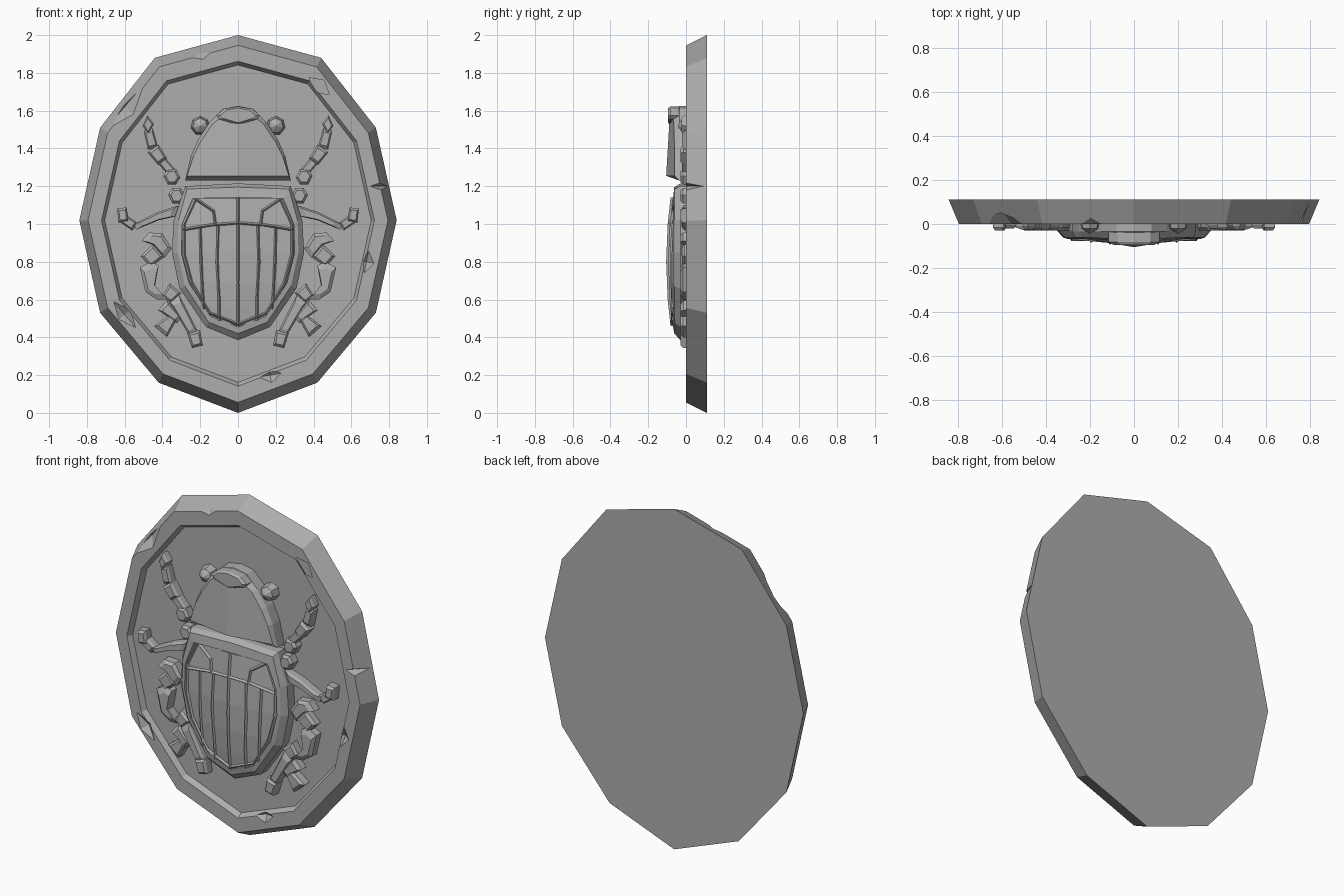
import bpy
import bmesh
from math import hypot, radians
from mathutils import Matrix, Vector

if "Cube" in bpy.data.objects:
    bpy.data.objects.remove(bpy.data.objects["Cube"])

stone = bpy.data.materials.new("grey_stone")
stone.use_nodes = True
GREY = (0.42, 0.42, 0.42, 1)
stone.diffuse_color = GREY
stone.node_tree.nodes["Principled BSDF"].inputs["Base Color"].default_value = GREY


def finish(name, bm):
    bmesh.ops.remove_doubles(bm, verts=bm.verts, dist=0.0005)
    bmesh.ops.recalc_face_normals(bm, faces=bm.faces)
    mesh = bpy.data.meshes.new(name)
    bm.to_mesh(mesh)
    bm.free()
    mesh.materials.append(stone)
    obj = bpy.data.objects.new(name, mesh)
    bpy.context.collection.objects.link(obj)
    return obj


def loft(bm, rings, closed, side=1, caps=True):
    """Skin rings of (x, y, z) points; side -1 mirrors them in x."""
    rows = [[bm.verts.new((side * x, y, z)) for x, y, z in r] for r in rings]
    n = len(rows[0])
    for a, b in zip(rows, rows[1:]):
        for i in range(n if closed else n - 1):
            j = (i + 1) % n
            bm.faces.new((a[i], a[j], b[j], b[i]))
    if caps:
        bm.faces.new(rows[0])
        bm.faces.new(rows[-1])


def mirrored(name, rings, caps=True):
    """Half shape running from the centre line back to it, made whole."""
    bm = bmesh.new()
    for side in (1, -1):
        loft(bm, rings, False, side, caps)
    return finish(name, bm)


def ring(outline, y, scale=1, cz=0):
    return [(x * scale, y, cz + (z - cz) * scale) for x, z in outline]


def add_block(bm, outline, front, back=0.05):
    """Bevelled relief block on both sides."""
    cx = sum(p[0] for p in outline) / len(outline)
    cz = sum(p[1] for p in outline) / len(outline)
    rings = [[(cx + (x - cx) * s, y, cz + (z - cz) * s) for x, z in outline]
             for y, s in ((back, 1), (front + 0.015, 1), (front, 0.68))]
    for side in (1, -1):
        loft(bm, rings, True, side)


def limb(x1, z1, w1, x2, z2, w2):
    """Tapered four-sided outline between two points."""
    d = hypot(x2 - x1, z2 - z1)
    nx, nz = (z1 - z2) / d / 2, (x2 - x1) / d / 2
    return [(x1 + nx * w1, z1 + nz * w1), (x2 + nx * w2, z2 + nz * w2),
            (x2 - nx * w2, z2 - nz * w2), (x1 - nx * w1, z1 - nz * w1)]


# Medallion with sloped edge, raised rim and recessed floor
disc = [(0, 0), (.42, .16), (.73, .53), (.84, 1.02), (.73, 1.51), (.44, 1.88), (0, 2)]
medallion = mirrored("medallion", [ring(disc, y, s, 1.01) for y, s in
                                   ((.11, 1), (0, .945), (0, .86), (.03, .84))])

# Chips knocked out of the rim: x, z, half sizes, turn
chips = [(.8, 1.2, .1, .035, 0, .1), (-.6, 1.62, .16, .06, 50, .06),
         (-.2, 1.92, .11, .05, 15, .04), (.58, .34, .1, .04, 45, .07),
         (-.6, .52, .09, .04, -50, .03), (.17, .2, .06, .04, 10, .03),
         (.68, .8, .06, .04, 80, .03), (.43, 1.73, .07, .04, -40, .03)]
bpy.context.view_layer.objects.active = medallion
for x, z, rx, rz, turn, depth in chips:
    bm = bmesh.new()
    bmesh.ops.create_uvsphere(bm, u_segments=4, v_segments=2, radius=1)
    bmesh.ops.transform(bm, verts=bm.verts, matrix=Matrix.Translation((x, 0, z))
                        @ Matrix.Rotation(radians(-turn), 4, 'Y')
                        @ Matrix.Diagonal((rx, depth, rz, 1)))
    cutter = finish("chip_cutter", bm)
    cutter.hide_render = True
    cut = medallion.modifiers.new("chip", 'BOOLEAN')
    cut.operation, cut.solver, cut.object = 'DIFFERENCE', 'EXACT', cutter
    bpy.ops.object.modifier_apply(modifier=cut.name)
    bpy.data.objects.remove(cutter)

# Head shield
head = [(0, 1.23), (.28, 1.23), (.25, 1.36), (.21, 1.45), (.15, 1.54), (.08, 1.61), (0, 1.625)]
crown = [(0, -.105, 1.255), (.27, -.06, 1.255), (.235, -.062, 1.36), (.195, -.062, 1.44),
         (.135, -.065, 1.53), (.07, -.07, 1.58), (0, -.085, 1.59)]
mirrored("head_shield", [ring(head, .05), ring(head, -.035), crown])

# Brow plate over the head
brow = [(0, 1.525), (.1, 1.555), (.115, 1.575), (.075, 1.61), (0, 1.622)]
mirrored("brow_plate", [ring(brow, -.03), ring(brow, -.082),
                        ring(brow, -.095, .8, 1.58)])

# Body border with raised crest
body = [(0, 1.215), (.28, 1.2), (.34, 1.02), (.35, .85), (.31, .66), (.17, .455), (0, .385)]
crest = [(0, 1.195), (.27, 1.185), (.315, 1.02), (.32, .85), (.28, .67), (.155, .48), (0, .42)]
inner = [(0, 1.14), (.24, 1.135), (.295, 1.0), (.3, .85), (.26, .69), (.145, .51), (0, .455)]
mirrored("body_border", [ring(body, .05), ring(body, -.03), ring(crest, -.062),
                         ring(inner, -.068), ring(inner, -.04)])


def dome(x, z):
    return -.093 + .1 * abs(x) + .2 * (z - .8) ** 2


# Domed wing cases
rows = [(1.135, .23), (1.0, .29), (.85, .29), (.69, .25), (.56, .18), (.47, .06)]
grid = [[(w * f, dome(w * f, z), z) for f in (0, .33, .67, 1)] + [(w, 0, z)]
        for z, w in rows]
ends = [[(x, 0, z) for x, y, z in grid[i]] for i in (0, -1)]
mirrored("wing_cases", [ends[0]] + grid + [ends[1]], caps=False)

# Raised ribs on the wing cases
ribs = [
    [(0, 1.14), (0, 1.0), (0, .8), (0, .6), (0, .46)],
    [(.105, .99), (.11, .8), (.1, .6), (.1, .49)],
    [(.2, .98), (.195, .8), (.185, .6), (.18, .55)],
    [(.22, 1.13), (.13, 1.07), (.12, 1.0)],
    [(0, 1.005), (.14, .995), (.29, .97)],
    [(.225, 1.13), (.285, 1.0), (.285, .84), (.245, .69), (.15, .53), (0, .47)],
]
bm = bmesh.new()
for path in ribs:
    pts = [Vector(p) for p in path]
    sections = []
    for i, p in enumerate(pts):
        along = (pts[min(i + 1, len(pts) - 1)] - pts[max(i - 1, 0)]).normalized()
        across = Vector((-along.y, along.x)) * .011
        y = dome(p.x, p.y)
        a, b = p + across, p - across
        sections.append([(a.x, y + .006, a.y), (p.x, y - .012, p.y), (b.x, y + .006, b.y)])
    for side in (1, -1) if path[1][0] else (1,):
        loft(bm, sections, True, side)
finish("wing_ribs", bm)

# Faceted eyes
bm = bmesh.new()
for side in (1, -1):
    bmesh.ops.create_cone(bm, cap_ends=True, segments=7, radius1=.053, radius2=.04, depth=.06,
                          matrix=Matrix.Translation((side * .2, .01, 1.52))
                          @ Matrix.Rotation(radians(90), 4, 'X'))
    bmesh.ops.create_cone(bm, cap_ends=False, segments=7, radius1=.04, radius2=0, depth=.025,
                          matrix=Matrix.Translation((side * .2, -.0325, 1.52))
                          @ Matrix.Rotation(radians(90), 4, 'X'))
finish("eyes", bm)

# Feelers: a chain of beads
bm = bmesh.new()
add_block(bm, [(.48, 1.575), (.505, 1.52), (.475, 1.475), (.445, 1.53)], -.025)
add_block(bm, limb(.475, 1.5, .05, .45, 1.4, .055), -.02)
add_block(bm, limb(.45, 1.4, .07, .4, 1.33, .06), -.028)
add_block(bm, limb(.41, 1.34, .05, .345, 1.27, .045), -.02)


def knuckle(x, z, r):
    return [(x + r * u, z + r * v) for u, v in
            ((1, .1), (.5, .9), (-.5, .9), (-1, -.1), (-.5, -.9), (.5, -.9))]


add_block(bm, knuckle(.35, 1.25, .045), -.03)
finish("feelers", bm)

# Front legs
bm = bmesh.new()
add_block(bm, knuckle(.325, 1.15, .045), -.03)
add_block(bm, [(.31, 1.1), (.42, 1.065), (.55, 1.0), (.54, .97), (.42, 1.02), (.33, 1.04)], -.025)
add_block(bm, limb(.545, .985, .05, .61, 1.03, .05), -.02)
add_block(bm, limb(.605, 1.01, .055, .615, 1.085, .05), -.03)
finish("front_legs", bm)

# Middle legs
bm = bmesh.new()
add_block(bm, [(.35, .87), (.4, .95), (.47, .955), (.51, .91), (.45, .89), (.39, .82)], -.03)
add_block(bm, limb(.42, .86, .09, .49, .8, .08), -.022)
add_block(bm, [(.42, .78), (.46, .8), (.52, .77), (.49, .64), (.43, .6), (.38, .6), (.44, .67)], -.03)
finish("middle_legs", bm)

# Hind legs
bm = bmesh.new()
add_block(bm, limb(.33, .66, .08, .38, .6, .06), -.025)
add_block(bm, limb(.34, .61, .065, .23, .41, .05), -.025)
add_block(bm, limb(.235, .43, .07, .215, .35, .06), -.03)
add_block(bm, limb(.31, .49, .04, .4, .57, .07), -.028)
add_block(bm, limb(.34, .51, .045, .41, .43, .09), -.03)
finish("hind_legs", bm)
